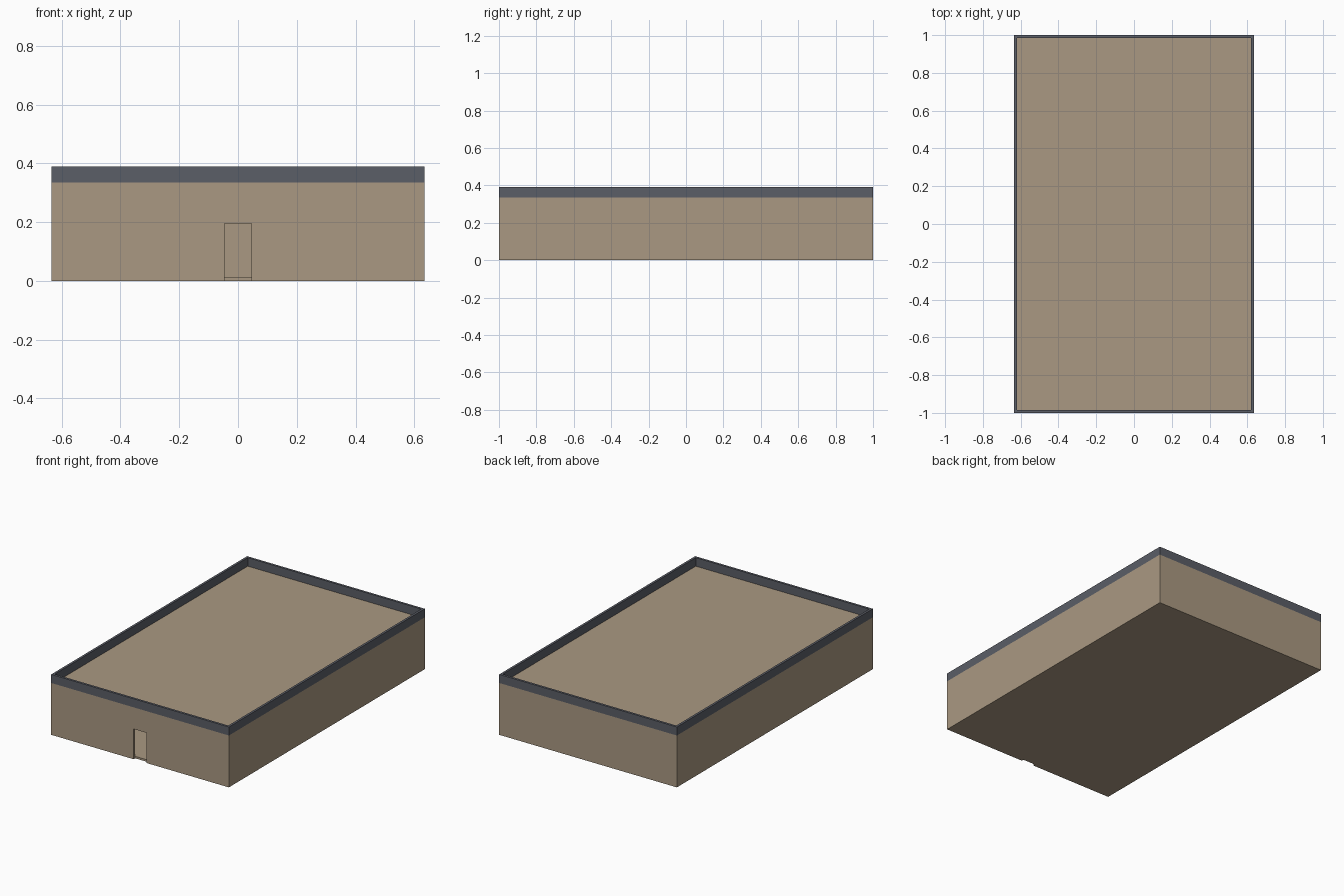
import bpy, bmesh

if "Cube" in bpy.data.objects:
    bpy.data.objects.remove(bpy.data.objects["Cube"])

W, D, T = 0.635, 1.0, 0.015        # half width, half depth, wall thickness
FLOOR, ROOF, TOP = 0.013, 0.335, 0.39


def srgb(r, g, b):
    f = lambda c: c / 12.92 if c <= 0.04045 else ((c + 0.055) / 1.055) ** 2.4
    return (f(r / 255), f(g / 255), f(b / 255), 1)


def material(name, colour):
    m = bpy.data.materials.new(name)
    m.diffuse_color = colour
    m.use_nodes = True
    m.node_tree.nodes["Principled BSDF"].inputs["Base Color"].default_value = m.diffuse_color
    return m


beige = material("beige plaster", srgb(170, 153, 130))
slate = material("slate grey trim", srgb(91, 94, 103))


def finish(name, bm, mat):
    bmesh.ops.recalc_face_normals(bm, faces=bm.faces)
    me = bpy.data.meshes.new(name)
    bm.to_mesh(me)
    bm.free()
    me.materials.append(mat)
    ob = bpy.data.objects.new(name, me)
    bpy.context.collection.objects.link(ob)
    return ob


def box(name, x, y0, y1, z0, z1, mat):
    bm = bmesh.new()
    bmesh.ops.create_cube(bm, size=1)
    for v in bm.verts:
        v.co = (x if v.co.x > 0 else -x,
                y1 if v.co.y > 0 else y0,
                z1 if v.co.z > 0 else z0)
    return finish(name, bm, mat)


def ring(name, z0, z1, mat):
    """Closed rectangular ring of wall thickness T."""
    bm = bmesh.new()
    corners = [(-1, -1), (1, -1), (1, 1), (-1, 1)]
    # loops in order: outer bottom, outer top, inner top, inner bottom
    loops = [[bm.verts.new((sx * (W - t), sy * (D - t), z)) for sx, sy in corners]
             for t, z in ((0, z0), (0, z1), (T, z1), (T, z0))]
    for k in range(4):
        a, b = loops[k], loops[(k + 1) % 4]
        for i in range(4):
            j = (i + 1) % 4
            bm.faces.new((a[i], a[j], b[j], b[i]))
    return finish(name, bm, mat)


# Outer walls with the doorway cut through the front
walls = ring("walls", 0, ROOF, beige)
cutter = box("doorway_cutter", 0.046, -D - 0.05, -D + 0.05, -0.05, 0.195, beige)
cutter.hide_render = True
cutter.hide_set(True)
cut = walls.modifiers.new("doorway", 'BOOLEAN')
cut.operation = 'DIFFERENCE'
cut.solver = 'EXACT'
cut.object = cutter

# Floor and roof slabs fitted between the walls
box("floor_slab", W - T, -D + T, D - T, 0, FLOOR, beige)
box("roof_slab", W - T, -D + T, D - T, ROOF - 0.013, ROOF, beige)

# Parapet band around the roof
ring("parapet", ROOF, TOP, slate)
